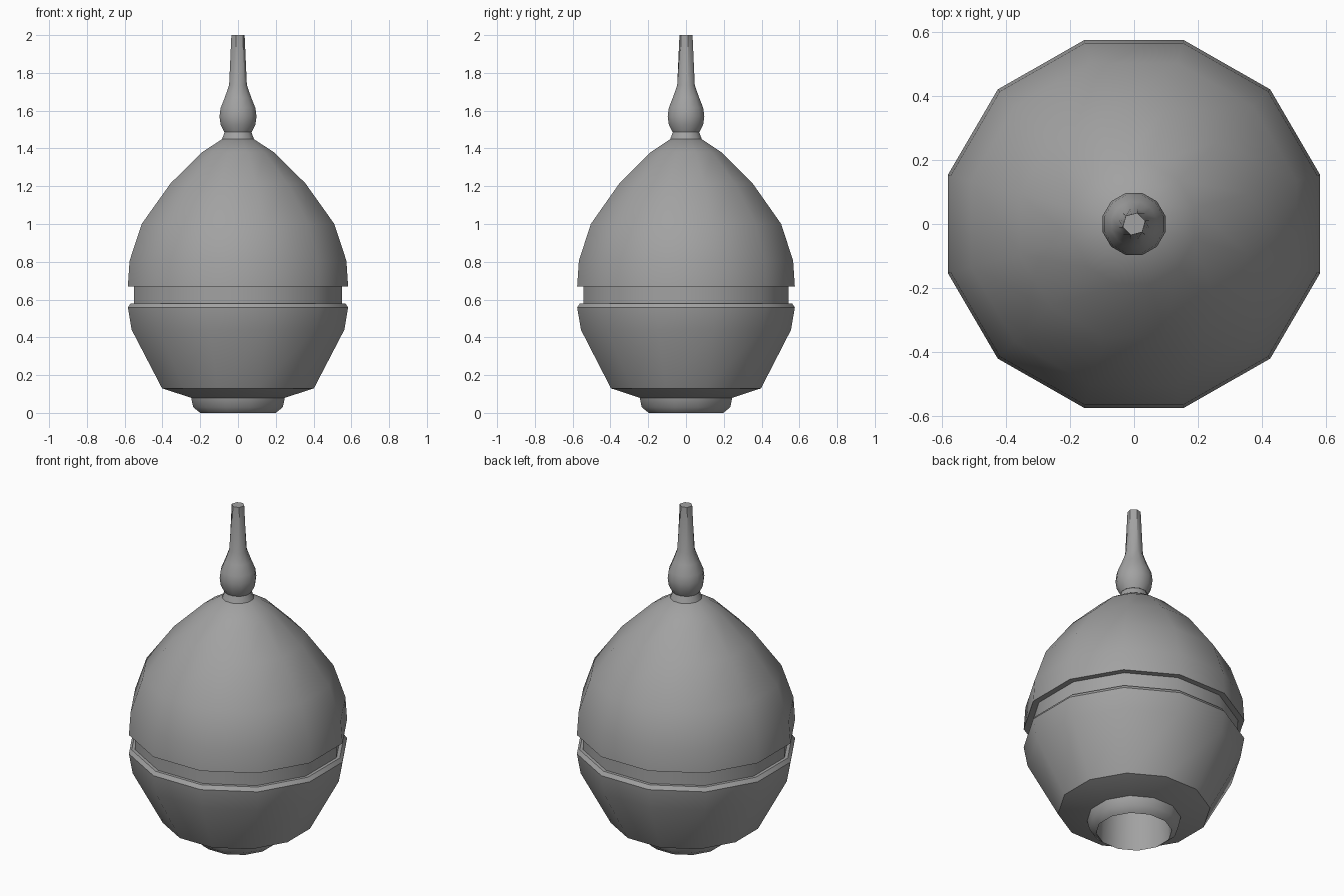
import bpy, bmesh, math

cube = bpy.data.objects.get("Cube")
if cube:
    bpy.data.objects.remove(cube, do_unlink=True)

SIDES = 12
COS = math.cos(math.pi / SIDES)

metal = bpy.data.materials.new("grey metal")
metal.use_nodes = True
GREY = (0.36, 0.36, 0.36, 1)
metal.diffuse_color = GREY
metal.node_tree.nodes["Principled BSDF"].inputs["Base Color"].default_value = GREY


def turned(name, profile, cap_start=True, cap_end=True, hex_end=False):
    """Turn a (half width, height) profile into a twelve-sided part."""
    bm = bmesh.new()
    rings = []
    for k, (half, z) in enumerate(profile):
        ring = []
        for i in range(SIDES):
            r = half / COS
            if hex_end and k == len(profile) - 1 and i % 2:
                r *= math.cos(math.pi / 6)
            a = math.tau * (i + 0.5) / SIDES
            ring.append(bm.verts.new((r * math.cos(a), 0.988 * r * math.sin(a), z)))
        rings.append(ring)
    for low, high in zip(rings, rings[1:]):
        for i in range(SIDES):
            j = (i + 1) % SIDES
            bm.faces.new((low[i], low[j], high[j], high[i]))
    if cap_start:
        bm.faces.new(rings[0][::-1])
    if cap_end:
        bm.faces.new(rings[-1])
    mesh = bpy.data.meshes.new(name)
    bm.to_mesh(mesh)
    bm.free()
    mesh.materials.append(metal)
    obj = bpy.data.objects.new(name, mesh)
    bpy.context.collection.objects.link(obj)
    bpy.ops.object.select_all(action='DESELECT')
    obj.select_set(True)
    bpy.context.view_layer.objects.active = obj
    bpy.ops.object.shade_smooth_by_angle(angle=math.radians(42))
    return obj


# Hollow foot: the profile runs down the bore and up the outside
turned("foot", [(0.19, 0.3), (0.2, 0.0), (0.237, 0.03), (0.248, 0.08)],
       cap_end=False)

# Lower shell with an underside slope and a rim lip
turned("lower_shell", [(0.2, 0.08), (0.248, 0.08), (0.402, 0.13), (0.563, 0.44),
                       (0.583, 0.558), (0.568, 0.58), (0.54, 0.58)],
       cap_start=False)

# Recessed band between the shells
turned("recessed_band", [(0.55, 0.57), (0.55, 0.68)])

# Domed upper shell
turned("upper_shell", [(0.583, 0.67), (0.574, 0.805), (0.51, 1.0),
                       (0.357, 1.215), (0.19, 1.38), (0.08, 1.452)])

# Neck collar
turned("collar", [(0.085, 1.448), (0.07, 1.488)])

# Bulb running up into a thin stem with a six-sided tip
turned("bulb_and_stem", [(0.072, 1.486), (0.092, 1.525), (0.098, 1.57),
                         (0.092, 1.615), (0.07, 1.67), (0.047, 1.735),
                         (0.035, 2.0)], hex_end=True)
